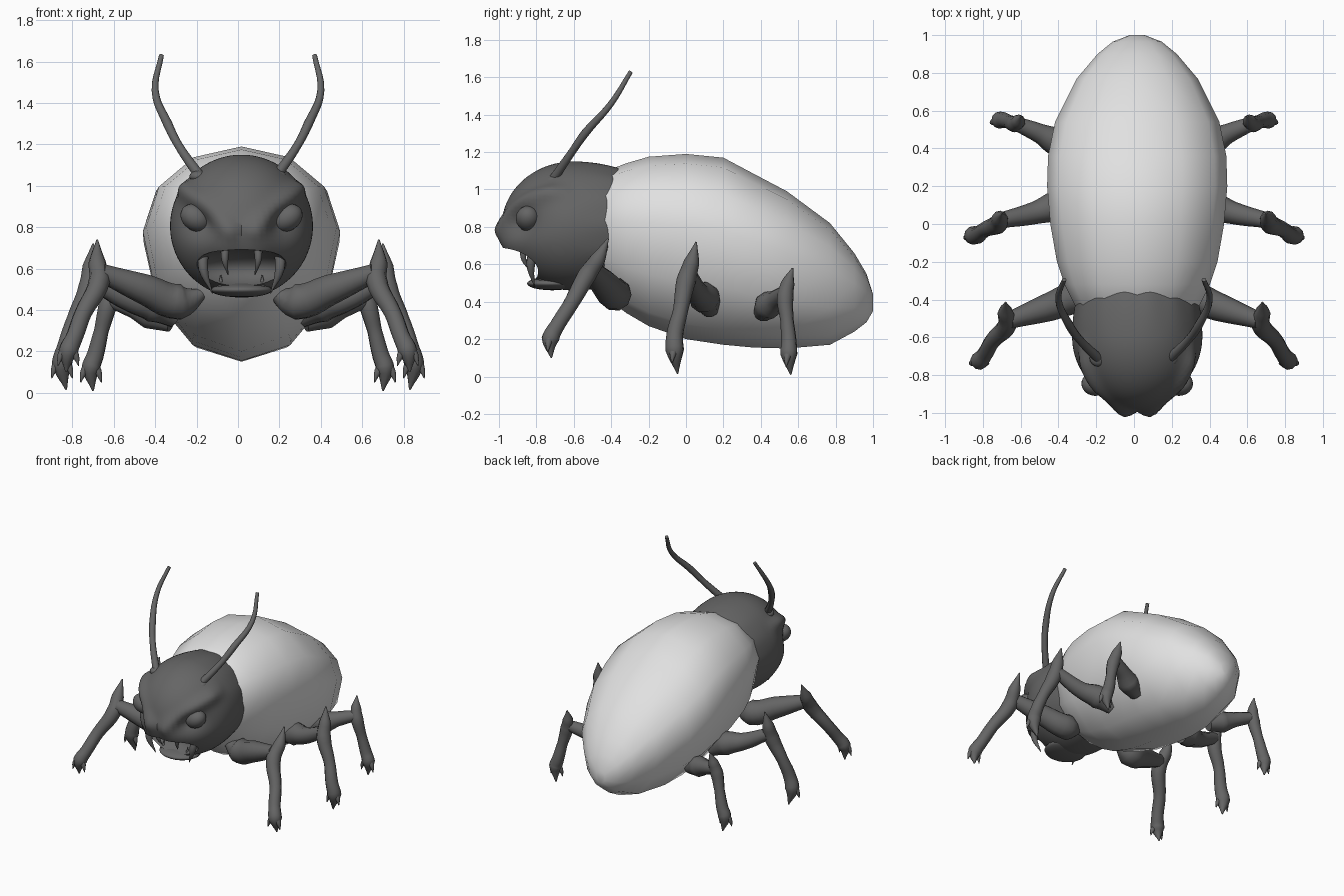
import bpy, bmesh, math
from mathutils import Vector

if "Cube" in bpy.data.objects:
    bpy.data.objects.remove(bpy.data.objects["Cube"])

CX = 0.017  # shell and head sit slightly off the leg axis


def material(name, v):
    m = bpy.data.materials.new(name)
    m.use_nodes = True
    m.diffuse_color = (v, v, v, 1)
    m.node_tree.nodes["Principled BSDF"].inputs["Base Color"].default_value = (v, v, v, 1)
    return m


PALE = material("pale grey shell", 0.75)
DARK = material("dark grey skin", 0.13)


def finish(name, bm, mat):
    bmesh.ops.recalc_face_normals(bm, faces=bm.faces)
    for f in bm.faces:
        f.smooth = True
    me = bpy.data.meshes.new(name)
    bm.to_mesh(me)
    bm.free()
    me.materials.append(mat)
    ob = bpy.data.objects.new(name, me)
    bpy.context.collection.objects.link(ob)
    return ob


def ball(name, centre, size, tilt=0, segs=24):
    bm = bmesh.new()
    bmesh.ops.create_uvsphere(bm, u_segments=segs, v_segments=segs // 2, radius=1)
    ob = finish(name, bm, DARK)
    ob.location, ob.scale, ob.rotation_euler = centre, size, (0, tilt, 0)
    return ob


def tube(name, pts, side=1, res=5):
    """Tapered round limb; each point is x, y, z, radius."""
    cu = bpy.data.curves.new(name, "CURVE")
    cu.dimensions = "3D"
    cu.bevel_depth, cu.bevel_resolution, cu.resolution_u = 1, 3, res
    cu.use_fill_caps = True
    sp = cu.splines.new("BEZIER")
    sp.bezier_points.add(len(pts) - 1)
    for b, (x, y, z, r) in zip(sp.bezier_points, pts):
        b.co = (x * side, y, z)
        b.radius = r
        b.handle_left_type = b.handle_right_type = "AUTO"
    cu.materials.append(DARK)
    ob = bpy.data.objects.new(name, cu)
    bpy.context.collection.objects.link(ob)
    bpy.ops.object.select_all(action="DESELECT")
    ob.select_set(True)
    bpy.context.view_layer.objects.active = ob
    bpy.ops.object.convert(target="MESH")
    return bpy.context.object


# Body shell: twelve-sided rings along y (y, bottom, top, half width)
rings = [(-.55, .55, .95, .2), (-.45, .44, 1.09, .32), (-.32, .34, 1.14, .385),
         (-.2, .27, 1.175, .425), (0, .2, 1.19, .46), (.2, .17, 1.17, .477),
         (.36, .155, 1.085, .472), (.54, .15, .99, .435), (.77, .17, .82, .32),
         (.9, .24, .66, .21), (.965, .29, .55, .13), (1, .35, .44, .04)]
bm = bmesh.new()
loops = []
for y, lo, hi, w in rings:
    mid = lo + .61 * (hi - lo)
    loop = []
    for i in range(12):
        a = i * math.tau / 12
        s = math.sin(a)
        loop.append(bm.verts.new((CX + w * math.cos(a), y, mid + s * (hi - mid if s > 0 else mid - lo))))
    loops.append(loop)
for a, b in zip(loops, loops[1:]):
    for i in range(12):
        j = (i + 1) % 12
        bm.faces.new((a[i], a[j], b[j], b[i]))
bm.faces.new(loops[0])
bm.faces.new(loops[-1])
finish("body_shell", bm, PALE)


def segment_distance(p, a, b):
    t = max(0, min(1, (p - a).dot(b - a) / (b - a).length_squared))
    return (p - a - (b - a) * t).length


# Head: ellipsoid with scowling brows, eye sockets and a muzzle
bm = bmesh.new()
bmesh.ops.create_uvsphere(bm, u_segments=72, v_segments=56, radius=1)
brow_in, brow_out = Vector((.06, .79)), Vector((.27, .98))
for v in bm.verts:
    n = v.co.copy()
    ruffle = 1 + .012 * math.cos(14 * math.atan2(n.z, n.x)) * max(0, n.y)
    p = Vector((n.x * .345 * ruffle, -.6 + n.y * (.385 if n.y < 0 else .55), .805 + n.z * .345 * ruffle))
    if n.y < 0:
        q = Vector((abs(p.x), p.z))
        front = min(1, -n.y * 3)
        d = .035 * math.exp(-(segment_distance(q, brow_in, brow_out) / .045) ** 2)
        d -= .05 * math.exp(-((q - Vector((.21, .83))).length / .08) ** 2)
        d += .025 * math.exp(-((q - Vector((.08, .72))).length / .08) ** 2)
        p += n * d * front
    v.co = p + Vector((CX, 0, 0))
head = finish("head", bm, DARK)

# Open mouth cut out of the head
cutter = ball("mouth_cutter", (CX, -.93, .595), (.27, .205, .1), segs=40)
mod = head.modifiers.new("mouth", "BOOLEAN")
mod.operation, mod.object, mod.solver = "DIFFERENCE", cutter, "EXACT"
bpy.ops.object.select_all(action="DESELECT")
head.select_set(True)
bpy.context.view_layer.objects.active = head
bpy.ops.object.modifier_apply(modifier="mouth")
bpy.data.objects.remove(cutter)
bpy.ops.object.shade_smooth_by_angle(angle=math.radians(40))

ball("lower_jaw", (CX, -.715, .497), (.15, .135, .036))

# Limb paths for the left side: thigh, then shin from knee spike to claw
LEGS = {
    "front": ([(.15, -.38, .49, .015), (.28, -.38, .44, .09), (.45, -.44, .5, .075), (.66, -.51, .58, .045)],
              [(.68, -.415, .74, .004), (.68, -.47, .63, .042), (.67, -.53, .54, .052), (.75, -.62, .38, .042),
               (.79, -.69, .27, .042), (.82, -.725, .2, .048), (.83, -.72, .1, .004)]),
    "middle": ([(.3, .13, .36, .05), (.4, .1, .42, .085), (.52, .06, .45, .06), (.7, .02, .54, .042)],
               [(.7, .055, .72, .004), (.71, .03, .61, .042), (.72, 0, .51, .052), (.79, -.03, .35, .04),
                (.83, -.06, .22, .045), (.85, -.06, .14, .05), (.83, -.045, .015, .004)]),
    "hind": ([(.32, .41, .34, .05), (.42, .44, .38, .075), (.5, .48, .41, .052), (.62, .53, .45, .038)],
             [(.6, .57, .58, .004), (.61, .545, .5, .036), (.63, .53, .42, .045), (.66, .54, .3, .036),
              (.69, .55, .18, .042), (.71, .55, .12, .046), (.7, .56, .01, .004)]),
}
for side, tag in ((1, "left"), (-1, "right")):
    for leg, (thigh, shin) in LEGS.items():
        tube(f"{leg}_thigh_{tag}", thigh, side)
        tube(f"{leg}_shin_{tag}", shin, side)
        # Small spurs beside the claw
        x, y, z, r = shin[-2]
        for k in (-1, 1):
            tube(f"{leg}_spur_{tag}", [(x, y, z + .02, .03), (x + k * .035, y - .01, z - .02, .018),
                                       (x + k * .05, y - .015, z - .07, .002)], side, 3)
    # Antenna with a socket knob
    tube(f"antenna_{tag}", [(.18, -.72, 1.04, .026), (.29, -.61, 1.2, .021), (.34, -.54, 1.3, .023),
                            (.4, -.4, 1.46, .017), (.37, -.295, 1.63, .012)], side)
    ball(f"antenna_socket_{tag}", (side * .19, -.71, 1.045), (.045, .045, .03), segs=16)
    # Eye, fangs and lower teeth
    ball(f"eye_{tag}", (CX + side * .222, -.845, .845), (.078, .065, .062), -side * .6)
    tube(f"big_fang_{tag}", [(side * CX + .18, -.8, .71, .03), (side * CX + .185, -.83, .6, .024),
                             (side * CX + .14, -.81, .48, .002)], side)
    tube(f"small_fang_{tag}", [(side * CX + .08, -.86, .7, .022), (side * CX + .08, -.87, .64, .016),
                               (side * CX + .065, -.84, .57, .002)], side)
    tube(f"lower_tooth_{tag}", [(side * CX + .1, -.77, .5, .016), (side * CX + .1, -.775, .53, .011),
                                (side * CX + .1, -.77, .57, .002)], side, 3)
